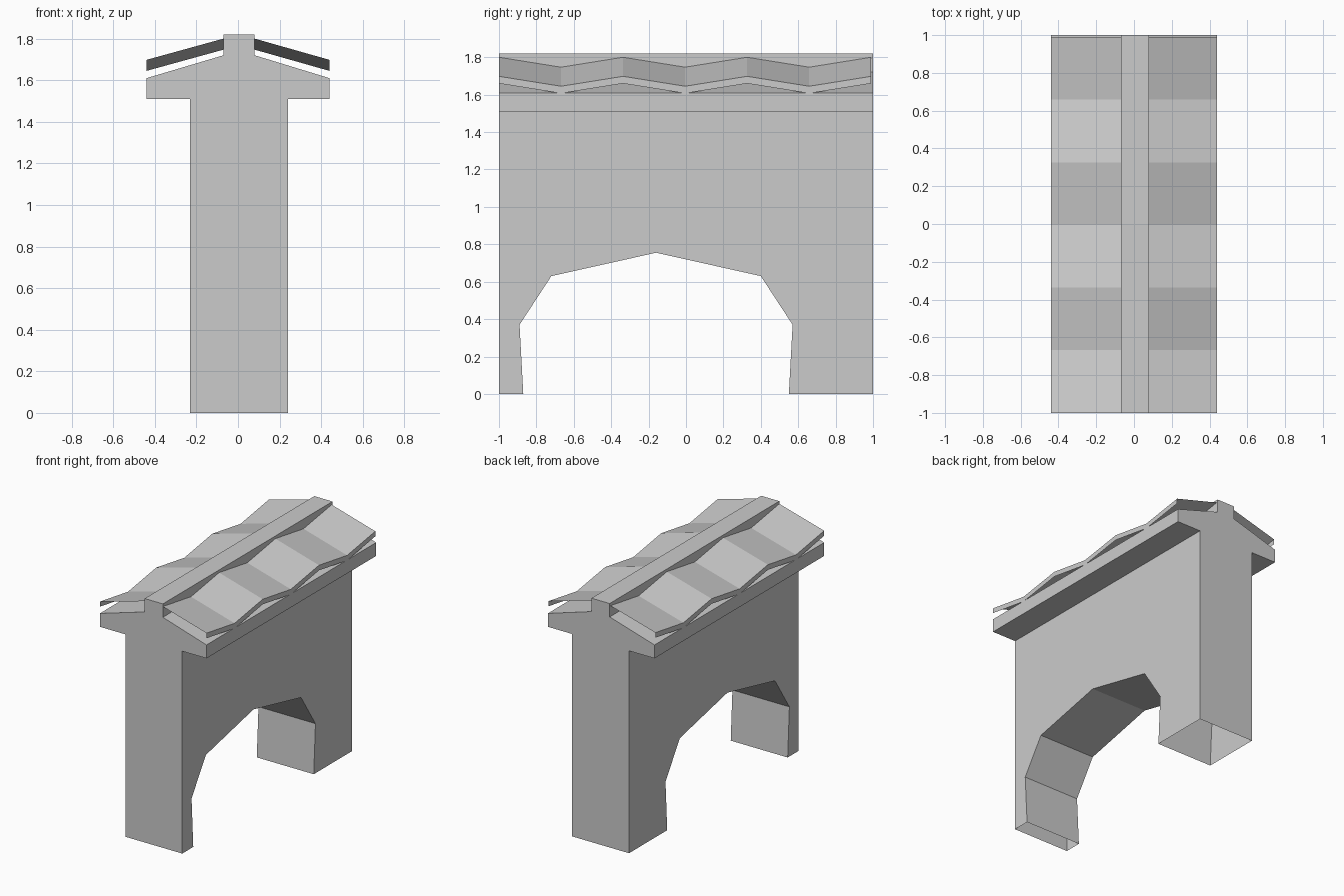
import bpy, bmesh

if "Cube" in bpy.data.objects:
    bpy.data.objects.remove(bpy.data.objects["Cube"])


def sweep(name, profile, axis, lo, hi, skip=(), ends=True):
    """Sweep a 2D profile along x or y; skip lists profile edges left open."""
    bm = bmesh.new()

    def place(p, t):
        return (t, p[0], p[1]) if axis == 'x' else (p[0], t, p[1])

    a = [bm.verts.new(place(p, lo)) for p in profile]
    b = [bm.verts.new(place(p, hi)) for p in profile]
    n = len(profile)
    for i in range(n):
        if i not in skip:
            j = (i + 1) % n
            bm.faces.new((a[i], a[j], b[j], b[i]))
    if ends:
        caps = [bm.faces.new(a[::-1]), bm.faces.new(b)]
        bmesh.ops.recalc_face_normals(bm, faces=bm.faces)
        bmesh.ops.triangulate(bm, faces=caps)
    return finish(name, bm)


def finish(name, bm):
    mesh = bpy.data.meshes.new(name)
    bm.to_mesh(mesh)
    bm.free()
    obj = bpy.data.objects.new(name, mesh)
    bpy.context.collection.objects.link(obj)
    return obj


# Wall with faceted archway, open under both legs and below the cap
wall = [(-1, 1.51), (-1, 0), (-0.87, 0), (-0.89, 0.37), (-0.72, 0.63),
        (-0.16, 0.755), (0.40, 0.63), (0.57, 0.37), (0.55, 0), (1, 0), (1, 1.51)]
sweep("arched_wall", wall, 'x', -0.23, 0.24, skip=(1, 8, 10))

# Sloped coping with a raised square ridge
coping = [(-0.23, 1.51), (-0.44, 1.51), (-0.44, 1.61), (-0.07, 1.72),
          (-0.07, 1.82), (0.08, 1.82), (0.08, 1.72), (0.44, 1.61),
          (0.44, 1.51), (0.24, 1.51)]
sweep("coping", coping, 'y', -1, 1, skip=(9,))


# Zigzag roof sheets: thin sloped surface with a short lip at the eave
def roof_sheet(name, inner, outer):
    bm = bmesh.new()
    rows = []
    for i in range(7):
        y = -1 + i * 1.99 / 6
        dip = 0.053 * (i % 2)
        section = [(inner, 1.80), (outer, 1.698), (outer, 1.66)]
        rows.append([bm.verts.new((x, y, z - dip)) for x, z in section])
    for r, s in zip(rows, rows[1:]):
        for k in range(2):
            quad = (r[k], r[k + 1], s[k + 1], s[k])
            bm.faces.new(quad if outer > 0 else quad[::-1])
    return finish(name, bm)


roof_sheet("roof_sheet_right", 0.08, 0.44)
roof_sheet("roof_sheet_left", -0.07, -0.44)
